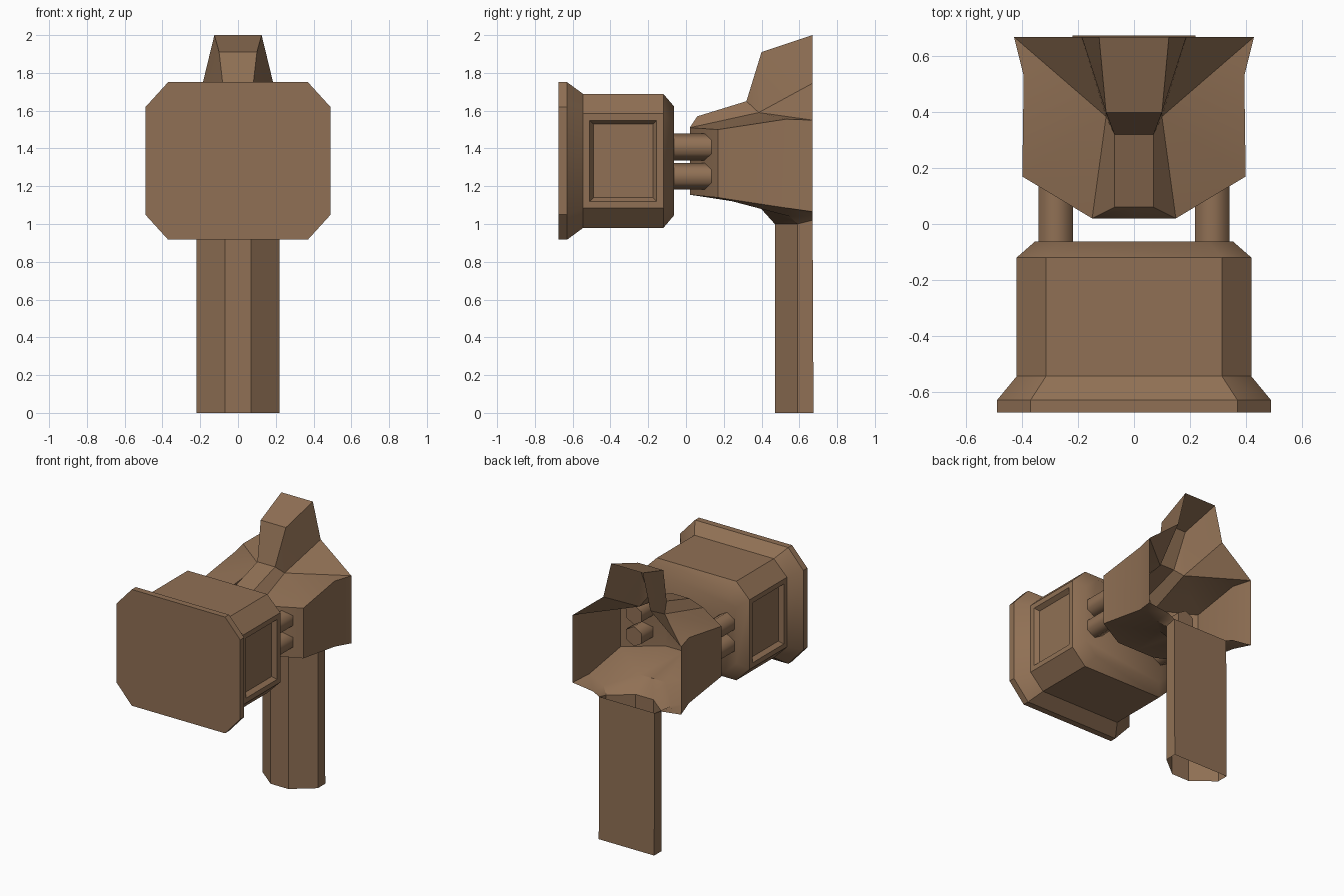
import bpy, bmesh, math
from mathutils import Vector

if "Cube" in bpy.data.objects:
    bpy.data.objects.remove(bpy.data.objects["Cube"])

brown = bpy.data.materials.new("warm_brown")
brown.diffuse_color = (0.28, 0.163, 0.09, 1)
brown.use_nodes = True
brown.node_tree.nodes["Principled BSDF"].inputs["Base Color"].default_value = brown.diffuse_color


def finish(name, bm, angle=35):
    """Weld, orient outward, and turn a bmesh into a shaded object."""
    bmesh.ops.remove_doubles(bm, verts=bm.verts, dist=0.0005)
    bmesh.ops.recalc_face_normals(bm, faces=bm.faces)
    mid = sum((v.co for v in bm.verts), Vector()) / len(bm.verts)
    if sum((f.calc_center_median() - mid).dot(f.normal) * f.calc_area() for f in bm.faces) < 0:
        bmesh.ops.reverse_faces(bm, faces=bm.faces)
    me = bpy.data.meshes.new(name)
    bm.to_mesh(me)
    bm.free()
    me.materials.append(brown)
    ob = bpy.data.objects.new(name, me)
    bpy.context.collection.objects.link(ob)
    bpy.ops.object.select_all(action='DESELECT')
    ob.select_set(True)
    bpy.context.view_layer.objects.active = ob
    bpy.ops.object.shade_smooth_by_angle(angle=math.radians(angle))
    return ob


def loft(bm, rings, closed=True, caps=True):
    """Skin a list of matching point rings."""
    vs = [[bm.verts.new(p) for p in r] for r in rings]
    n = len(vs[0])
    for a, b in zip(vs, vs[1:]):
        for i in range(n):
            j = (i + 1) % n
            bm.faces.new((a[i], a[j], b[j], b[i]))
    if caps:
        bm.faces.new(vs[0])
        bm.faces.new(vs[-1])


# Head: chamfered rectangle sections along y
def octagon(y, hx, hz, cx, cz, z0=1.334):
    q = [(hx, cz), (cx, hz), (-cx, hz), (-hx, cz),
         (-hx, -cz), (-cx, -hz), (cx, -hz), (hx, -cz)]
    return [(x, y, z0 + z) for x, z in q]


bm = bmesh.new()
loft(bm, [octagon(-0.675, 0.49, 0.417, 0.37, 0.285),
          octagon(-0.63, 0.49, 0.417, 0.37, 0.285),
          octagon(-0.545, 0.42, 0.355, 0.315, 0.25),
          octagon(-0.12, 0.42, 0.355, 0.315, 0.25),
          octagon(-0.063, 0.355, 0.288, 0.265, 0.20)])
bmesh.ops.recalc_face_normals(bm, faces=bm.faces)
# Recessed panel on both sides of the head
sides = [f for f in bm.faces if abs(f.normal.x) > 0.99 and f.calc_area() > 0.1]
bmesh.ops.inset_individual(bm, faces=sides, thickness=0.05)
bmesh.ops.inset_individual(bm, faces=sides, thickness=0.028, depth=-0.03)
finish("head", bm)

# Four hexagonal rods between head and bracket
for side, sx in (("left", -0.28), ("right", 0.28)):
    for level, z in (("upper", 1.408), ("lower", 1.253)):
        bm = bmesh.new()
        loft(bm, [[(sx + 0.071 * math.sin(k * math.pi / 3), y,
                    z + 0.071 * math.cos(k * math.pi / 3)) for k in range(6)]
                  for y in (-0.08, 0.19)])
        finish(f"{level}_{side}_rod", bm, 65)

# Bracket: open-backed shell, right half points (lower case = on the centre line)
P = {
    'A0': (0.07, 0.06, 1.57), 'A1': (0.07, 0.32, 1.65),       # crest
    'A2': (0.10, 0.40, 1.91), 'A3': (0.125, 0.67, 2.0),
    'B0': (0.15, 0.02, 1.51), 'B1': (0.10, 0.385, 1.59),      # crest foot
    'B2': (0.187, 0.67, 1.745),
    'C0': (0.40, 0.17, 1.50), 'C1': (0.395, 0.53, 1.555),     # shoulder
    'C2': (0.43, 0.67, 1.55),
    'D0': (0.15, 0.02, 1.155), 'D1': (0.40, 0.17, 1.14),      # lower edge
    'D2': (0.395, 0.53, 1.085), 'D3': (0.43, 0.67, 1.065),
    'F0': (0.10, 0.38, 1.10), 'F1': (0.27, 0.55, 1.04),       # collar top
    'F2': (0.27, 0.67, 1.045),
    'E0': (0.07, 0.47, 1.0), 'E1': (0.22, 0.59, 1.0),         # collar bottom
    'E2': (0.22, 0.67, 1.02),
}
FACES = ("a0 A0 B0 b0|b0 B0 D0 d0|a0 A0 A1 a1|a1 A1 A2 a2|a2 A2 A3 a3|"
         "A0 A1 B1 B0|A1 A2 B1|A2 A3 B2 B1|B0 B1 C0|B1 C1 C0|B1 C2 C1|B1 B2 C2|"
         "B0 C0 D1 D0|C0 C1 D2 D1|C1 C2 D3 D2|"
         "d0 D0 F0 f0|D0 D1 F0|D1 D2 F1 F0|D2 D3 F2 F1|"
         "f0 F0 E0 e0|F0 F1 E1 E0|F1 F2 E2 E1")
bm = bmesh.new()
for s in (1, -1):
    for face in FACES.split("|"):
        pts = []
        for k in face.split():
            x, y, z = P[k.upper()]
            pts.append(bm.verts.new((x * s if k.isupper() else 0, y, z)))
        bm.faces.new(pts)
finish("bracket", bm)

# Handle: open-ended chamfered tube
outline = [(-0.22, 0.67), (-0.22, 0.59), (-0.07, 0.47),
           (0.07, 0.47), (0.22, 0.59), (0.22, 0.67)]
bm = bmesh.new()
loft(bm, [[(x, y + (0.005 if y > 0.6 else 0), 0) for x, y in outline],
          [(x, y, 1.02 if y > 0.6 else 1.0) for x, y in outline]], caps=False)
finish("handle", bm)
